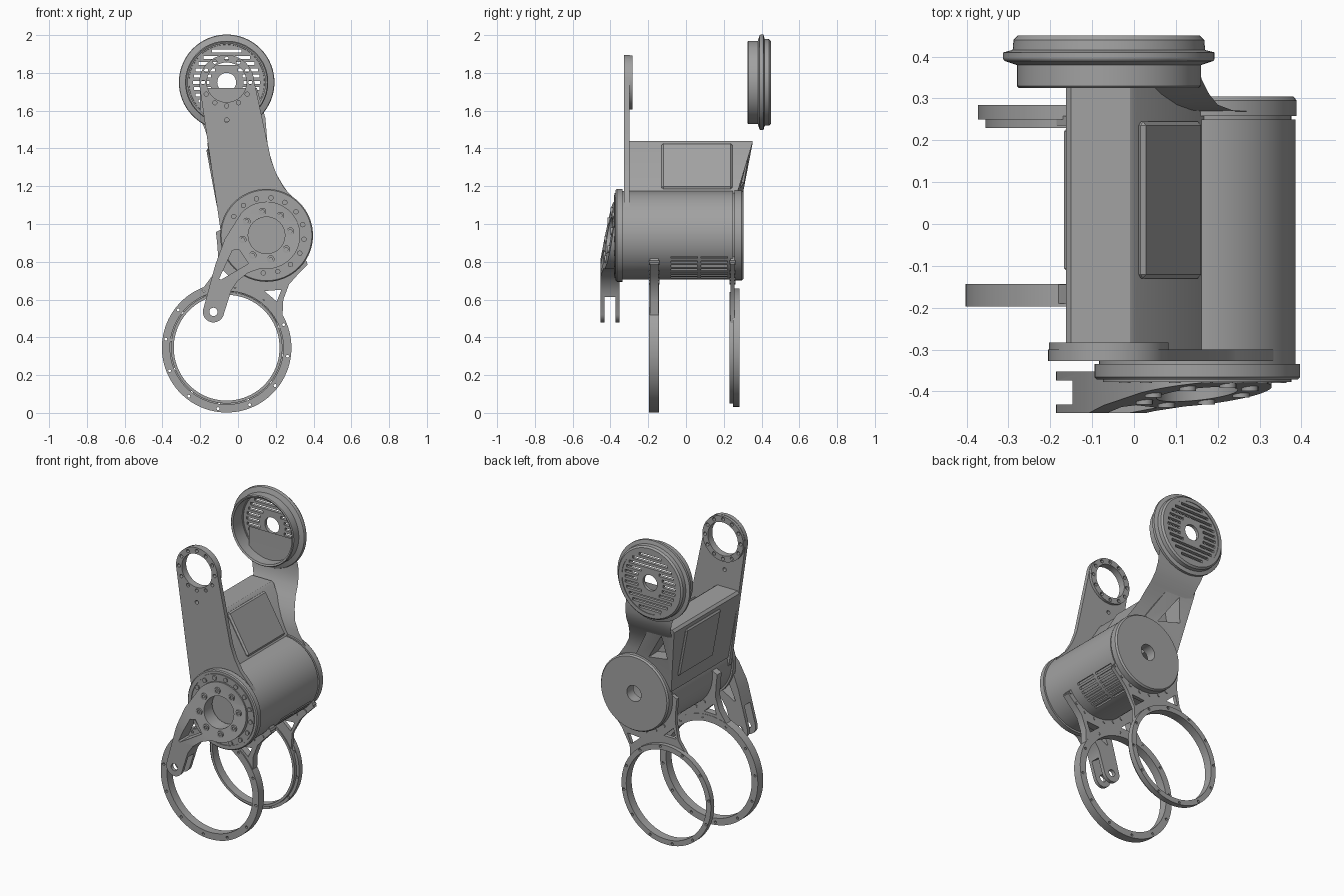
import bpy, bmesh, math
from math import cos, sin, pi, radians, sqrt
from mathutils import Vector, Matrix

cube = bpy.data.objects.get("Cube")
if cube:
    bpy.data.objects.remove(cube)

grey = bpy.data.materials.new("machined_grey")
grey.use_nodes = True
grey.diffuse_color = (0.36, 0.36, 0.36, 1)
grey.node_tree.nodes["Principled BSDF"].inputs["Base Color"].default_value = grey.diffuse_color

HUB = Vector((0.151, 0.94))      # main joint axis (x, z)
TOP = Vector((-0.06, 1.75))      # upper joint axis
RING = Vector((-0.06, 0.345))    # lower ring centre
parts = []


def finish(name, bm):
    bmesh.ops.remove_doubles(bm, verts=bm.verts, dist=1e-5)
    bmesh.ops.recalc_face_normals(bm, faces=bm.faces)
    mesh = bpy.data.meshes.new(name)
    bm.to_mesh(mesh)
    bm.free()
    mesh.materials.append(grey)
    ob = bpy.data.objects.new(name, mesh)
    bpy.context.collection.objects.link(ob)
    parts.append(ob)
    return ob


def arc(c, r, a0=0, a1=360, n=72):
    last = n if a1 - a0 == 360 else n - 1
    angles = [radians(a0 + (a1 - a0) * i / last) for i in range(n)]
    return [(c[0] + r * cos(a), c[1] + r * sin(a)) for a in angles]


def ring_of(c, r, count, size, a0=0, a1=360):
    return [arc(p, size, n=12) for p in arc(c, r, a0, a1, count)]


def plate_bm(loops, y0, y1):
    """Flat plate in the xz plane: first loop is the outline, the rest are holes."""
    cu = bpy.data.curves.new("outline", "CURVE")
    cu.dimensions, cu.fill_mode, cu.extrude = "2D", "BOTH", (y1 - y0) / 2
    for loop in loops:
        sp = cu.splines.new("POLY")
        sp.points.add(len(loop) - 1)
        for p, (x, z) in zip(sp.points, loop):
            p.co = (x, z, 0, 1)
        sp.use_cyclic_u = True
    ob = bpy.data.objects.new("outline", cu)
    bpy.context.collection.objects.link(ob)
    bpy.context.view_layer.update()
    mesh = bpy.data.meshes.new_from_object(ob.evaluated_get(bpy.context.evaluated_depsgraph_get()))
    bm = bmesh.new()
    bm.from_mesh(mesh)
    bpy.data.objects.remove(ob)
    bpy.data.meshes.remove(mesh)
    bm.transform(Matrix.Translation((0, (y0 + y1) / 2, 0)) @ Matrix.Rotation(pi / 2, 4, "X"))
    bmesh.ops.remove_doubles(bm, verts=bm.verts, dist=1e-5)
    return bm


def plate(name, loops, y0, y1):
    return finish(name, plate_bm(loops, y0, y1))


def lathe(name, c, profile, steps=96):
    """Closed (radius, y) profile spun about the y axis through c."""
    bm = bmesh.new()
    vs = [bm.verts.new((c[0] + r, y, c[1])) for r, y in profile]
    es = [bm.edges.new((v, vs[i - 1])) for i, v in enumerate(vs)]
    bmesh.ops.spin(bm, geom=vs + es, cent=(c[0], 0, c[1]), axis=(0, 1, 0), angle=2 * pi, steps=steps)
    return finish(name, bm)


def add_box(bm, size, matrix):
    bmesh.ops.create_cube(bm, size=1, matrix=matrix @ Matrix.Diagonal((*size, 1)))


def cut(ob, cutter):
    if cutter in parts:
        parts.remove(cutter)
    cutter.hide_render = True
    cutter.hide_set(True)
    mod = ob.modifiers.new("cut", "BOOLEAN")
    mod.operation, mod.solver, mod.object = "DIFFERENCE", "EXACT", cutter


# Motor housing with vent slots on its lower side
housing = lathe("motor_housing", HUB, [(0.2, -0.335), (0.235, -0.335), (0.235, 0.25), (0.2, 0.25)])
bm = bmesh.new()
for row in range(7):
    a = radians(-30 - row * 7)
    for y in (-0.01, 0.15):
        pos = Matrix.Translation((HUB.x + 0.235 * cos(a), y, HUB.y + 0.235 * sin(a)))
        add_box(bm, (0.03, 0.14, 0.014), pos @ Matrix.Rotation(-a, 4, "Y"))
cut(housing, finish("vent_cutter", bm))

# Rear cap and front bearing flange
lathe("rear_neck", HUB, [(0.05, 0.24), (0.225, 0.24), (0.225, 0.27), (0.05, 0.27)])
lathe("rear_cap", HUB, [(0.05, 0.258), (0.238, 0.258), (0.238, 0.295), (0.23, 0.305), (0.05, 0.305)])
lathe("front_flange", HUB, [(0.097, -0.372), (0.24, -0.372), (0.246, -0.366), (0.246, -0.335), (0.097, -0.335)])
lathe("flange_rim", HUB, [(0.215, -0.378), (0.225, -0.378), (0.225, -0.36), (0.215, -0.36)])
for i, loop in enumerate(ring_of(HUB, 0.2, 12, 0.014, -95, 150)):
    plate(f"flange_bolt_{i}", [loop], -0.38, -0.36)

# Front upper arm plate with bolted bearing ring
arm = arc(TOP, 0.145, 5, 190, 40) + [(-0.09, 0.95), (0.15, 0.75), (0.38, 0.94), (0.33, 1.1),
                                    (0.245, 1.19), (0.205, 1.26), (0.175, 1.34)]
bolts = ring_of(TOP, 0.125, 12, 0.011)
plate("front_arm_plate", [arm, arc(TOP, 0.105), arc((-0.06, 1.55), 0.012, n=16)] + bolts, -0.327, -0.3)
plate("front_arm_ring", [arc(TOP, 0.143), arc(TOP, 0.105)] + bolts, -0.3, -0.283)

# Electronics box between the arms
section = [(-0.163, 1.425), (-0.15, 1.44), (-0.01, 1.44), (0.005, 1.43), (0.17, 1.16), (0.1, 1.0), (-0.085, 1.0)]
bm = plate_bm([section], -0.3, 0.27)
for v in bm.verts:
    if v.co.y > 0 and v.co.z > 1.3:
        v.co.y = 0.352
box = finish("electronics_box", bm)


def cover(name, p, q, y0, y1, raise_by):
    """Bevelled cover lying on the box face running from p down to q."""
    p, q = Vector(p), Vector(q)
    d = q - p
    mid = (p + q) / 2
    ob_bm = bmesh.new()
    tilt = Matrix.Rotation(math.atan2(d.x, d.y), 4, "Y")
    add_box(ob_bm, (raise_by * 2, y1 - y0, d.length), Matrix.Translation((mid.x, (y0 + y1) / 2, mid.y)) @ tilt)
    bmesh.ops.bevel(ob_bm, geom=ob_bm.edges[:], offset=raise_by * 0.8, segments=1, affect="EDGES")
    return finish(name, ob_bm)


cover("window_cover", (0.014, 1.425), (0.155, 1.185), -0.13, 0.245, 0.012)
cover("side_cover", (-0.158, 1.4), (-0.1, 1.09), -0.115, 0.23, 0.011)

# Rear arm: a curved sheet swept up to the upper cup
rows = [(1.72, 0.395, -0.2, 0.1), (1.56, 0.395, -0.2, 0.145), (1.5, 0.393, -0.175, 0.15), (1.44, 0.375, -0.155, 0.155),
        (1.39, 0.345, -0.145, 0.162), (1.33, 0.31, -0.135, 0.18), (1.27, 0.285, -0.125, 0.2),
        (1.21, 0.272, -0.115, 0.235), (1.13, 0.268, -0.1, 0.29), (1.0, 0.268, -0.08, 0.3)]
bm = bmesh.new()
grid = [[bm.verts.new((xl + (xr - xl) * t / 6, y, z)) for t in range(7)] for z, y, xl, xr in rows]
for a, b in zip(grid, grid[1:]):
    for i in range(6):
        bm.faces.new((a[i], a[i + 1], b[i + 1], b[i]))
bmesh.ops.solidify(bm, geom=bm.faces[:], thickness=0.022)
rear_arm = finish("rear_arm", bm)
tri = plate("arm_window_cutter", [[(-0.06, 1.37), (-0.085, 1.22), (0.06, 1.19)]], 0.2, 0.45)
cut(rear_arm, tri)
cut(box, tri)

# Upper cup, open to the front, with a slotted back plate
lathe("upper_cup", TOP, [(0.205, 0.33), (0.215, 0.325), (0.22, 0.33), (0.22, 0.38), (0.25, 0.39), (0.253, 0.395),
                         (0.253, 0.41), (0.23, 0.416), (0.228, 0.44), (0.218, 0.45), (0.195, 0.45), (0.2, 0.42), (0.205, 0.42)])
slots = []
for k in range(-5, 6):
    dz = k * 0.033
    end = sqrt(0.187 ** 2 - dz ** 2) - 0.01
    start = sqrt(max(0.09 ** 2 - dz ** 2, 0)) if abs(dz) < 0.09 else 0.0
    spans = [(start, end), (-end, -start)] if start else [(-end, end)]
    for x0, x1 in spans:
        lo, hi = TOP.y + dz - 0.008, TOP.y + dz + 0.008
        slots.append([(TOP.x + x0, lo), (TOP.x + x1, lo), (TOP.x + x1, hi), (TOP.x + x0, hi)])
plate("cup_back", [arc(TOP, 0.21), arc(TOP, 0.05, n=40)] + slots, 0.425, 0.445)


# Lower rings, each hung from a collar by a symmetric webbed neck
axis = (HUB - RING).normalized()
side = Vector((axis.y, -axis.x))


def mirrored(points):
    rel = [Vector(p) - HUB for p in points]
    return [tuple(HUB + axis * r.dot(axis) - side * r.dot(side)) for r in rel]


def lower_ring(label, outer, inner, y0, y1, n0, n1):
    shrink = outer / 0.343
    foot = [tuple(RING + (Vector(p) - RING) * shrink) for p in [(0.24, 0.6), (0.236, 0.52)]]
    flank = [(0.415, 0.94), (0.37, 0.785), (0.31, 0.725), (0.27, 0.68)] + foot
    if outer < 0.33:
        flank[0] = (0.395, 0.93)
    web = [(0.14, 0.645), (0.23, 0.652), (0.205, 0.59)]
    under = arc(HUB, 0.225, -30, -190, 40)
    neck = mirrored(flank)[::-1][:5] + arc(RING, (outer + inner) / 2, 118, 24, 24)
    outline = [*arc(RING, (outer + inner) / 2, 115, 26, 24), *flank[::-1][:5], *under, *mirrored(flank)[1:]]
    plate(label + "_ring_neck", [outline, web, mirrored(web)], n0, n1)
    plate(label + "_ring", [arc(RING, outer, n=96), arc(RING, inner, n=96)]
          + ring_of(RING, (outer + inner) / 2 + 0.004, 12, 0.008, 22, 352), y0, y1)
    for i, loop in enumerate(ring_of(HUB, 0.25, 7, 0.01, -135, -35)):
        plate(f"{label}_collar_bolt_{i}", [loop], n0 - 0.005, n1 + 0.005)


lower_ring("front", 0.343, 0.3, -0.197, -0.143, -0.19, -0.145)
lower_ring("rear", 0.313, 0.28, 0.25, 0.284, 0.235, 0.258)
lathe("rear_ring_lip", RING, [(0.28, 0.23), (0.295, 0.23), (0.295, 0.252), (0.28, 0.252)])

# Front crank: a wedge-faced link ending in a fork
tip = Vector((-0.13, 0.535))
along = (tip - HUB).normalized()
outline = (arc(HUB, 0.178, -100, 140, 60) + [(-0.07, 0.92), (-0.12, 0.785)]
           + arc(tip, 0.056, 170, 345, 24) + [(-0.035, 0.65), (0, 0.7), (0.05, 0.74)])
pocket = [(0.005, 0.865), (-0.03, 0.86), (-0.1, 0.71), (-0.09, 0.705), (0.055, 0.79)]
bm = plate_bm([outline, arc(HUB, 0.097), pocket, arc(tip, 0.022, n=24)], -0.452, -0.352)
for s in (-0.15, 0.25):
    at = HUB + along * s
    bmesh.ops.bisect_plane(bm, geom=bm.verts[:] + bm.edges[:] + bm.faces[:],
                           plane_co=(at.x, 0, at.y), plane_no=(along.x, 0, along.y))


def crank_face(x, z):
    s = (Vector((x, z)) - HUB).dot(along)
    return -0.38 - 0.072 * min(max((s + 0.15) / 0.4, 0), 1)


for v in bm.verts:
    if v.co.y < -0.4:
        v.co.y = crank_face(v.co.x, v.co.z)
crank = finish("crank_link", bm)
bm = bmesh.new()
at = HUB + along * 0.48
add_box(bm, (0.3, 0.057, 0.2), Matrix.Translation((at.x, -0.403, at.y)) @ Matrix.Rotation(math.atan2(along.x, along.y), 4, "Y"))
cut(crank, finish("fork_cutter", bm))
for i, p in enumerate(arc(HUB, 0.128, 10, 370, 8)):
    y = crank_face(*p)
    plate(f"crank_bolt_{i}", [arc(p, 0.02, n=20), arc(p, 0.009, n=10)], y - 0.008, y + 0.01)

# Smooth the round surfaces, keep the machined edges sharp
bpy.ops.object.select_all(action="DESELECT")
for ob in parts:
    ob.select_set(True)
bpy.context.view_layer.objects.active = parts[0]
bpy.ops.object.shade_smooth_by_angle(angle=radians(30))
